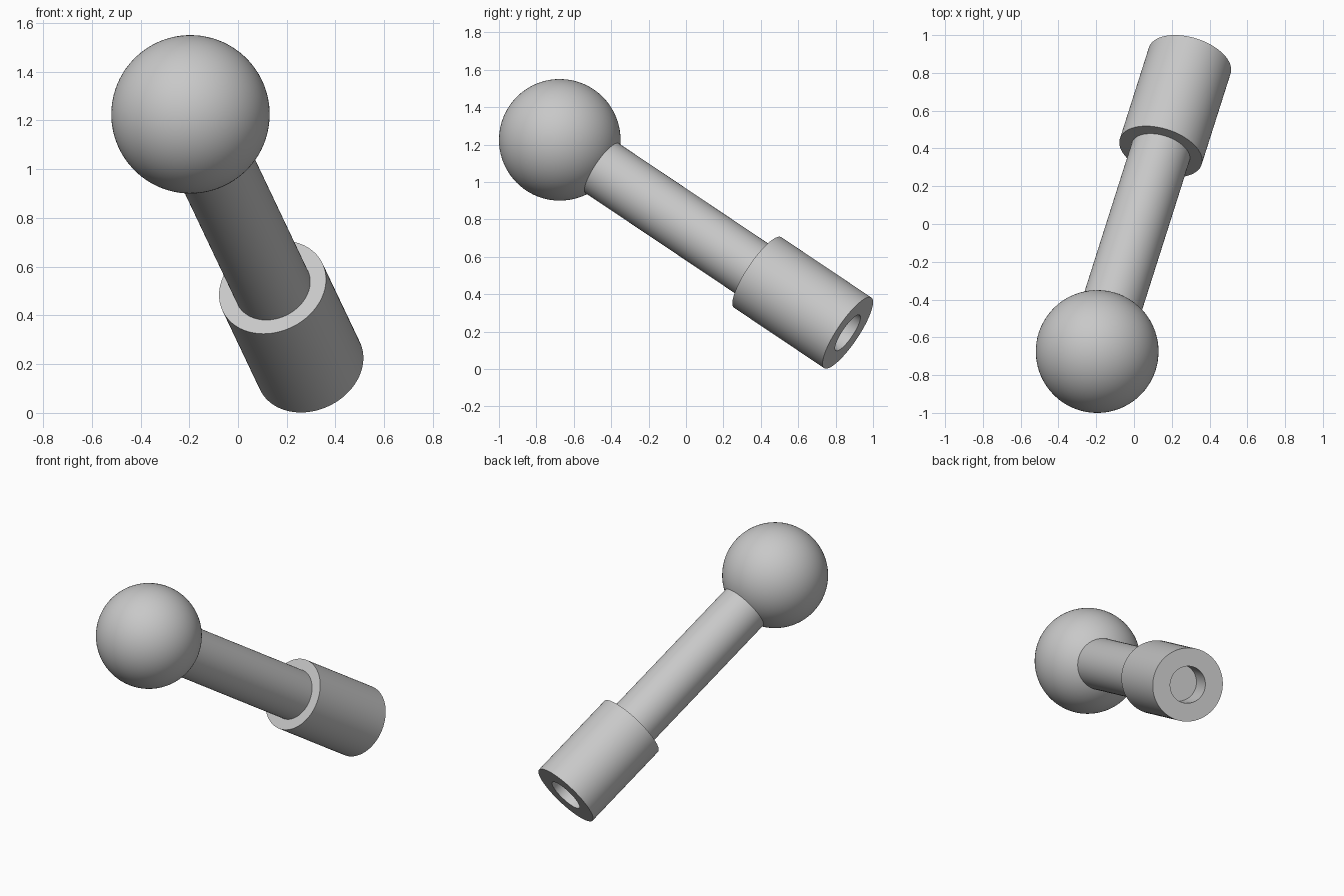
import bpy, bmesh, math
from mathutils import Vector

default = bpy.data.objects.get("Cube")
if default:
    bpy.data.objects.remove(default, do_unlink=True)

grey = bpy.data.materials.new("plain grey")
grey.use_nodes = True
grey.diffuse_color = (0.58, 0.58, 0.58, 1)
grey.node_tree.nodes["Principled BSDF"].inputs["Base Color"].default_value = grey.diffuse_color

# Main axis: from the ball centre to the open end of the collar
ball_centre = Vector((-0.195, -0.675, 1.225))
socket_end = Vector((0.295, 0.865, 0.193))
axis = socket_end - ball_centre
length = axis.length
collar_start = length - 0.6
hole_floor = length - 0.17
rotation = axis.to_track_quat('Z', 'Y')


def lathe(name, profile, steps=96):
    """Revolve (radius, distance) points about the main axis."""
    bm = bmesh.new()
    verts = [bm.verts.new((r, 0, d)) for r, d in profile]
    edges = [bm.edges.new(pair) for pair in zip(verts, verts[1:])]
    bmesh.ops.spin(bm, geom=verts + edges, cent=(0, 0, 0), axis=(0, 0, 1),
                   angle=math.tau, steps=steps, use_duplicate=False)
    bmesh.ops.remove_doubles(bm, verts=bm.verts, dist=1e-4)
    bmesh.ops.recalc_face_normals(bm, faces=bm.faces)
    mesh = bpy.data.meshes.new(name)
    bm.to_mesh(mesh)
    bm.free()
    obj = bpy.data.objects.new(name, mesh)
    bpy.context.collection.objects.link(obj)
    return obj


# Rod, and the collar with a blind round hole in its end
rod = lathe("rod", [(0, 0.22), (0.16, 0.22), (0.16, collar_start + 0.02), (0, collar_start + 0.02)])
collar = lathe("collar", [(0, collar_start), (0.227, collar_start), (0.227, length),
                          (0.114, length), (0.114, hole_floor), (0, hole_floor)])

# Ball end
bpy.ops.mesh.primitive_uv_sphere_add(segments=96, ring_count=48, radius=0.325)
ball = bpy.context.object
ball.name = "ball"

for obj in (rod, collar, ball):
    obj.location = ball_centre
    obj.rotation_mode = 'QUATERNION'
    obj.rotation_quaternion = rotation
    obj.data.materials.append(grey)
    bpy.ops.object.select_all(action='DESELECT')
    obj.select_set(True)
    bpy.context.view_layer.objects.active = obj
    bpy.ops.object.shade_smooth_by_angle(angle=math.radians(30))
